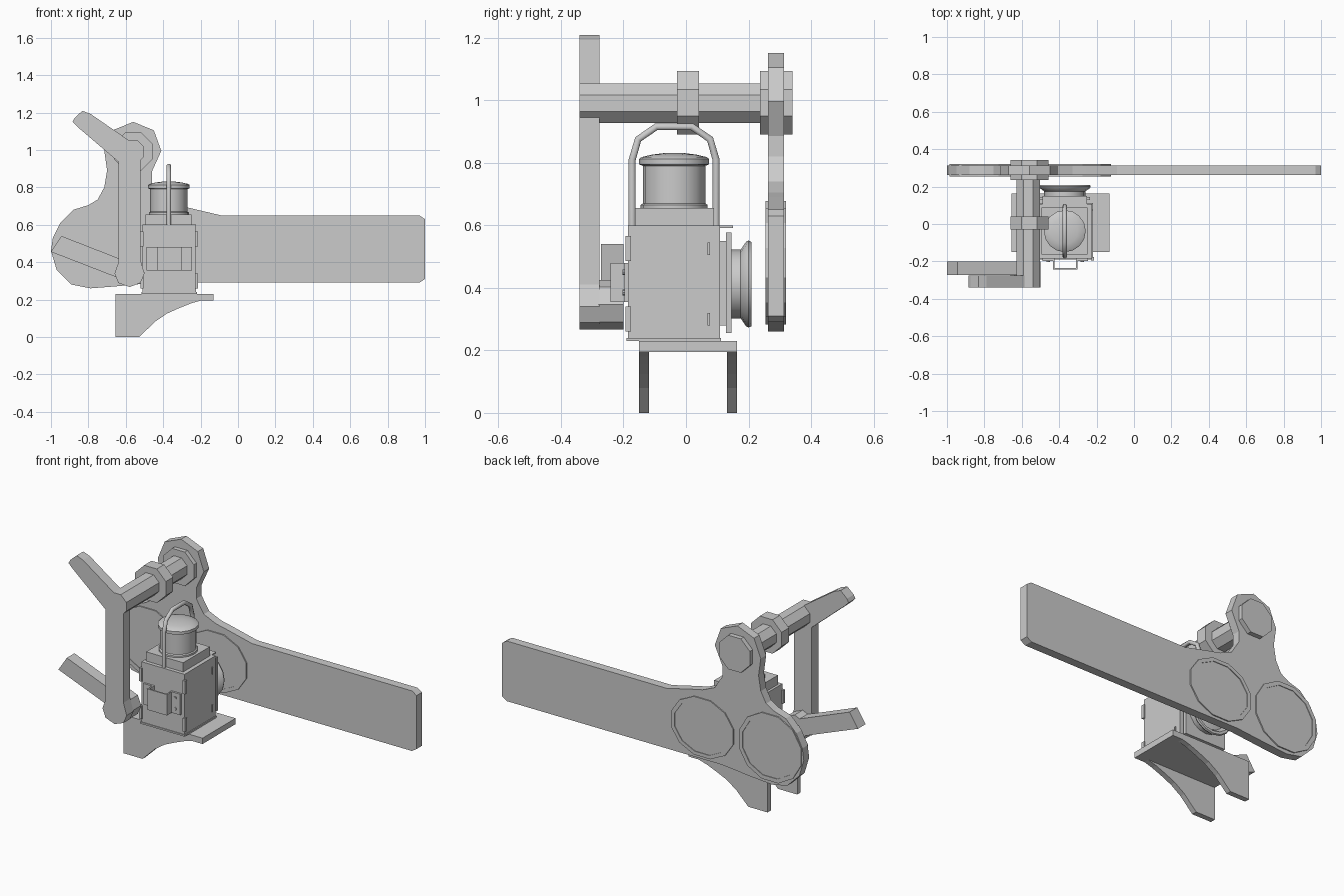
import bpy, bmesh, math
from mathutils import Matrix, Vector

cube = bpy.data.objects.get("Cube")
if cube:
    bpy.data.objects.remove(cube)

GREY = (0.6, 0.6, 0.6, 1)
metal = bpy.data.materials.new("plain grey")
metal.use_nodes = True
metal.diffuse_color = GREY
metal.node_tree.nodes["Principled BSDF"].inputs["Base Color"].default_value = GREY


def finish(name, bm, smooth=False):
    bmesh.ops.recalc_face_normals(bm, faces=bm.faces)
    mesh = bpy.data.meshes.new(name)
    bm.to_mesh(mesh)
    bm.free()
    mesh.materials.append(metal)
    obj = bpy.data.objects.new(name, mesh)
    bpy.context.collection.objects.link(obj)
    if smooth:
        bpy.ops.object.select_all(action='DESELECT')
        obj.select_set(True)
        bpy.context.view_layer.objects.active = obj
        bpy.ops.object.shade_smooth_by_angle(angle=math.radians(35))
    return obj


def box(name, x, y, z):
    """Box from three (low, high) ranges."""
    bm = bmesh.new()
    size = Matrix.Diagonal((x[1] - x[0], y[1] - y[0], z[1] - z[0], 1))
    mid = Matrix.Translation([sum(r) / 2 for r in (x, y, z)])
    bmesh.ops.create_cube(bm, size=1, matrix=mid @ size)
    return finish(name, bm)


def plate(name, outline, y0, y1):
    """Outline in the xz plane, extruded along y."""
    bm = bmesh.new()
    face = bm.faces.new([bm.verts.new((x, y0, z)) for x, z in outline])
    new = bmesh.ops.extrude_face_region(bm, geom=[face])["geom"]
    bmesh.ops.translate(bm, vec=(0, y1 - y0, 0),
                        verts=[v for v in new if isinstance(v, bmesh.types.BMVert)])
    return finish(name, bm)


def turned(name, profile, centre, sides, axis='Z', turn=0.0, stretch=1.0, smooth=False):
    """Closed lathe of (radius, height) pairs about z or y."""
    bm = bmesh.new()
    rings = []
    for r, h in profile:
        ring = []
        for i in range(sides):
            a = math.tau * (i + turn) / sides
            u, v = r * math.cos(a), r * math.sin(a) * stretch
            p = (u, v, h) if axis == 'Z' else (u, h, v)
            ring.append(bm.verts.new(Vector(p) + Vector(centre)))
        rings.append(ring)
    for a, b in zip(rings, rings[1:]):
        for i in range(sides):
            j = (i + 1) % sides
            bm.faces.new((a[i], a[j], b[j], b[i]))
    bm.faces.new(rings[0])
    bm.faces.new(rings[-1])
    return finish(name, bm, smooth)


# Signal arm with neck and rounded spectacle end
plate("signal_arm", [
    (0.97, 0.65), (1.0, 0.63), (1.0, 0.31), (0.97, 0.29), (-0.45, 0.29),
    (-0.66, 0.27), (-0.79, 0.26), (-0.89, 0.28), (-0.97, 0.36), (-1.0, 0.46),
    (-0.99, 0.53), (-0.95, 0.61), (-0.88, 0.68), (-0.80, 0.705), (-0.75, 0.735),
    (-0.715, 0.80), (-0.70, 0.89), (-0.715, 0.995), (-0.67, 1.105), (-0.56, 1.15),
    (-0.45, 1.105), (-0.41, 0.995), (-0.46, 0.885), (-0.46, 0.82), (-0.41, 0.74),
    (-0.33, 0.705), (-0.26, 0.69), (-0.09, 0.65)], 0.262, 0.313)

# Spectacle lenses: raised rim around a flat pane
for side, x, rx, rz in (("outer", -0.78, 0.213, 0.205), ("inner", -0.33, 0.213, 0.18)):
    k = 0.88
    turned(side + "_spectacle", [
        (rx * k, 0.258), (rx * k, 0.255), (rx, 0.255), (rx, 0.32), (rx * k, 0.32),
        (rx * k, 0.316)], (x, 0, 0.48), 12, 'Y', 0.5, rz / rx)

# Pivot shaft and collars
turned("pivot_shaft", [(0.068, -0.34), (0.068, 0.335)], (-0.565, 0, 0.99), 8, 'Y', 0.5)
for name, y0, y1 in (("arm_boss", 0.236, 0.341), ("middle_collar", -0.029, 0.041)):
    turned(name, [(0.11, y0), (0.11, y1)], (-0.56, 0, 0.992), 8, 'Y', 0.5)

# Front crank, its lower knuckle and the operating bar
plate("front_crank", [
    (-0.874, 1.171), (-0.832, 1.209), (-0.789, 1.193), (-0.548, 1.027), (-0.521, 0.989),
    (-0.521, 0.41), (-0.50, 0.34), (-0.521, 0.289), (-0.58, 0.267), (-0.64, 0.289),
    (-0.66, 0.34), (-0.639, 0.40), (-0.639, 0.936), (-0.858, 1.123), (-0.885, 1.15)],
    -0.34, -0.276)
turned("crank_knuckle", [(0.079, -0.28), (0.079, -0.2)], (-0.58, 0, 0.346), 8, 'Y')
plate("operating_bar", [(-1.0, 0.455), (-0.944, 0.54), (-0.56, 0.39), (-0.60, 0.30)],
      -0.272, -0.2)

# Shelf with two curved brackets
box("lamp_shelf", (-0.655, -0.13), (-0.15, 0.163), (0.195, 0.23))
for name, y in (("front_bracket", -0.15), ("back_bracket", 0.131)):
    plate(name, [(-0.655, 0.2), (-0.655, 0), (-0.527, 0), (-0.446, 0.08), (-0.38, 0.125),
                 (-0.313, 0.155), (-0.25, 0.18), (-0.18, 0.2)], y, y + 0.032)

# Lamp case
CX, CY = -0.37, -0.038
box("lamp_case", (-0.51, -0.225), (-0.185, 0.108), (0.235, 0.6))
box("case_foot", (-0.516, -0.22), (-0.19, 0.112), (0.23, 0.24))
box("case_lid", (-0.495, -0.249), (-0.163, 0.089), (0.6, 0.655))
box("lid_lip", (-0.49, -0.25), (0.1, 0.15), (0.592, 0.6))
for i, x in enumerate((-0.512, -0.223)):
    for j, z in enumerate((0.30, 0.525)):
        box(f"side_catch_{i}{j}", (x - 0.005, x + 0.005), (0.069, 0.077), (z - 0.02, z + 0.02))
        box(f"front_hinge_{i}{j}", (x - 0.008, x + 0.008), (-0.194, -0.176),
            (z - 0.04, z + 0.04))

# Chimney with rims and shallow dome
turned("chimney", [
    (0.107, 0.65), (0.107, 0.665), (0.1, 0.67), (0.1, 0.79), (0.112, 0.795),
    (0.112, 0.812), (0.104, 0.818), (0.07, 0.826), (0.03, 0.831)],
    (CX, CY, 0), 16, smooth=True)

# Carrying handle
path = [(-0.172, 0.59), (-0.172, 0.81), (-0.153, 0.875), (-0.095, 0.915),
        (0.019, 0.915), (0.077, 0.875), (0.096, 0.81), (0.096, 0.59)]
curve = bpy.data.curves.new("carrying_handle", 'CURVE')
curve.dimensions = '3D'
curve.bevel_depth = 0.013
curve.bevel_resolution = 1
curve.use_fill_caps = True
line = curve.splines.new('POLY')
line.points.add(len(path) - 1)
for point, (y, z) in zip(line.points, path):
    point.co = (CX, y, z, 1)
curve.materials.append(metal)
bpy.context.collection.objects.link(bpy.data.objects.new("carrying_handle", curve))

# Rear lens: mounting plates and flared hood with recessed glass
box("lens_seat", (-0.49, -0.25), (0.105, 0.13), (0.28, 0.55))
box("lens_plate", (-0.505, -0.235), (0.128, 0.145), (0.255, 0.577))
turned("lens_hood", [
    (0.11, 0.14), (0.11, 0.175), (0.135, 0.192), (0.139, 0.2), (0.135, 0.209),
    (0.12, 0.209), (0.1, 0.185), (0.06, 0.192)], (CX, 0, 0.412), 16, 'Y', smooth=True)

# Front socket: riveted flanges and an open strap
for name, x0, x1 in (("right", -0.49, -0.425), ("left", -0.31, -0.245)):
    box(name + "_flange", (x0, x1), (-0.197, -0.18), (0.355, 0.48))
    for i, z in enumerate((0.385, 0.45)):
        turned(f"{name}_rivet_{i}", [(0.009, -0.203), (0.009, -0.19)],
               ((x0 + x1) / 2, 0, z), 8, 'Y')
for name, x in (("right", -0.432), ("left", -0.31)):
    box(name + "_strap_side", (x, x + 0.008), (-0.236, -0.19), (0.355, 0.48))
box("strap_front", (-0.432, -0.302), (-0.242, -0.234), (0.355, 0.48))
